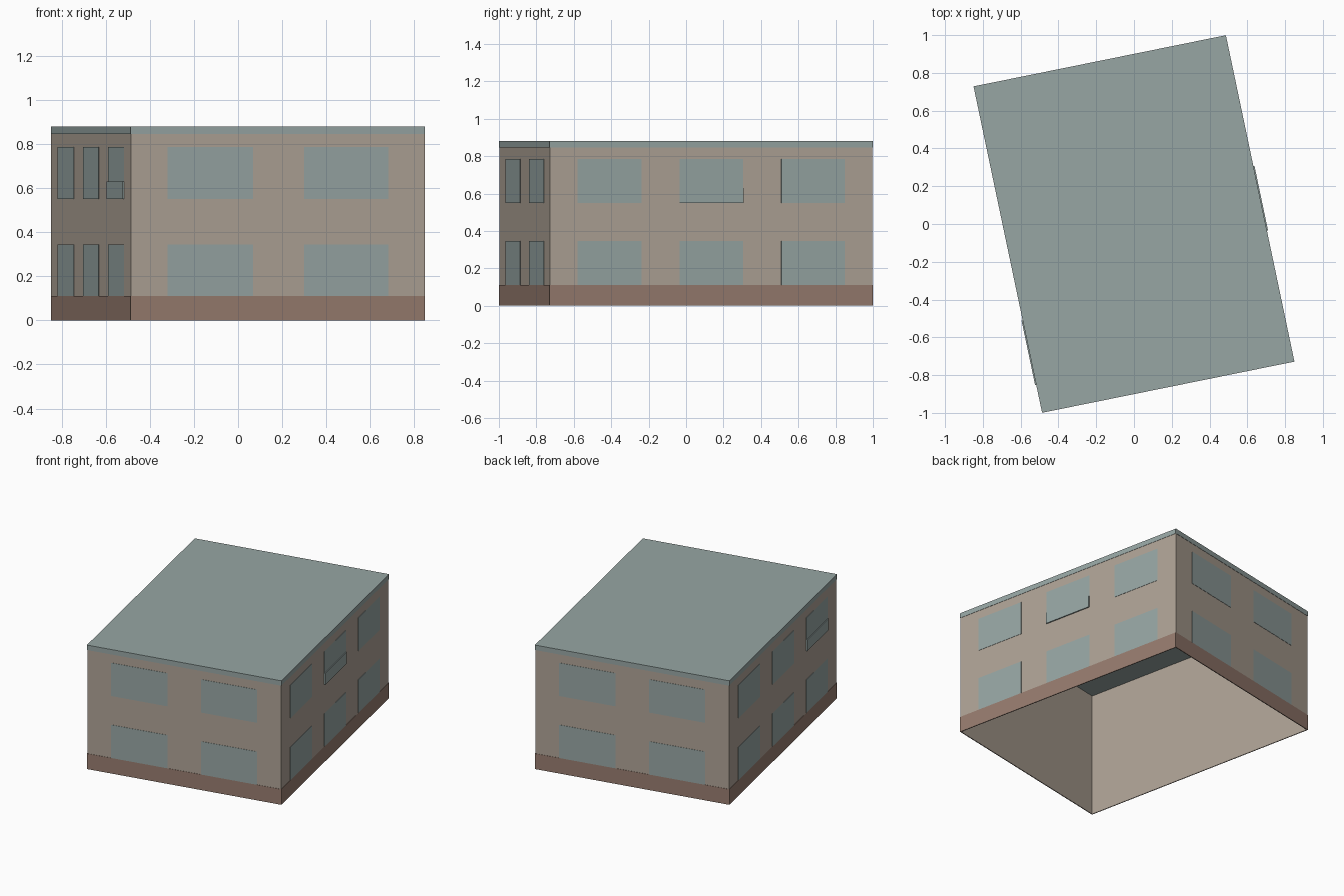
import bpy
from mathutils import Vector

cube = bpy.data.objects.get("Cube")
if cube:
    bpy.data.objects.remove(cube, do_unlink=True)


def make_material(name, rgb):
    """Flat colour from 0-255 sRGB values."""
    linear = [((c / 255 + 0.055) / 1.055) ** 2.4 for c in rgb]
    mat = bpy.data.materials.new(name)
    mat.use_nodes = True
    mat.diffuse_color = (*linear, 1)
    mat.node_tree.nodes["Principled BSDF"].inputs["Base Color"].default_value = (*linear, 1)
    return mat


tan = make_material("tan plaster", (175, 163, 150))
teal = make_material("grey teal", (151, 166, 164))
brown = make_material("brown plinth", (151, 124, 111))

HEIGHT = 0.88
SKIN = 0.002  # thickness of painted plates
corners = [Vector(p) for p in ((-0.485, -0.997), (0.847, -0.727), (0.485, 0.997), (-0.847, 0.727))]


def prism(name, outline, z0, z1, mat):
    """Vertical prism over a counter-clockwise four-sided outline."""
    verts = [(p.x, p.y, z) for z in (z0, z1) for p in outline]
    faces = [(3, 2, 1, 0), (4, 5, 6, 7)]
    faces += [(i, (i + 1) % 4, (i + 1) % 4 + 4, i + 4) for i in range(4)]
    mesh = bpy.data.meshes.new(name)
    mesh.from_pydata(verts, [], faces)
    mesh.materials.append(mat)
    obj = bpy.data.objects.new(name, mesh)
    bpy.context.collection.objects.link(obj)
    return obj


def panel(name, side, u0, u1, z0, z1, inner, outer, mat):
    """Slab on one wall: u runs 0-1 along it, depth is measured outward."""
    a, b = corners[side], corners[(side + 1) % 4]
    along = b - a
    out = Vector((along.y, -along.x)).normalized()
    p, q = a + along * u0, a + along * u1
    return prism(name, [p + out * outer, q + out * outer, q + out * inner, p + out * inner],
                 z0, z1, mat)


# Flat roof over an open-bottomed shell
prism("roof", corners, HEIGHT - 0.004, HEIGHT, teal)

short_windows = [(0.124, 0.415), (0.588, 0.876)]
long_windows = [(0.085, 0.283), (0.401, 0.599), (0.717, 0.915)]
floors = [("lower", 0.11, 0.345), ("upper", 0.55, 0.785)]

for side, label in enumerate(("front", "left", "back", "right")):
    # Wall, plinth and roof edge band
    panel(label + "_wall", side, 0, 1, 0, HEIGHT - 0.004, -0.004, 0, tan)
    panel(label + "_plinth", side, 0, 1, 0, 0.11, 0, SKIN, brown)
    panel(label + "_roof_band", side, 0, 1, 0.845, HEIGHT, 0, SKIN, teal)

    # Two rows of windows
    columns = long_windows if side % 2 else short_windows
    for floor, z0, z1 in floors:
        for n, (u0, u1) in enumerate(columns, 1):
            panel(f"{label}_{floor}_window_{n}", side, u0, u1, z0, z1, 0, SKIN, teal)

# Raised lower panes on one upper window of each long wall
for label, side, column in (("left", 1, 1), ("right", 3, 2)):
    u0, u1 = long_windows[column]
    panel(label + "_raised_pane", side, u0, u1, 0.55, 0.63, SKIN, 0.008, teal)
